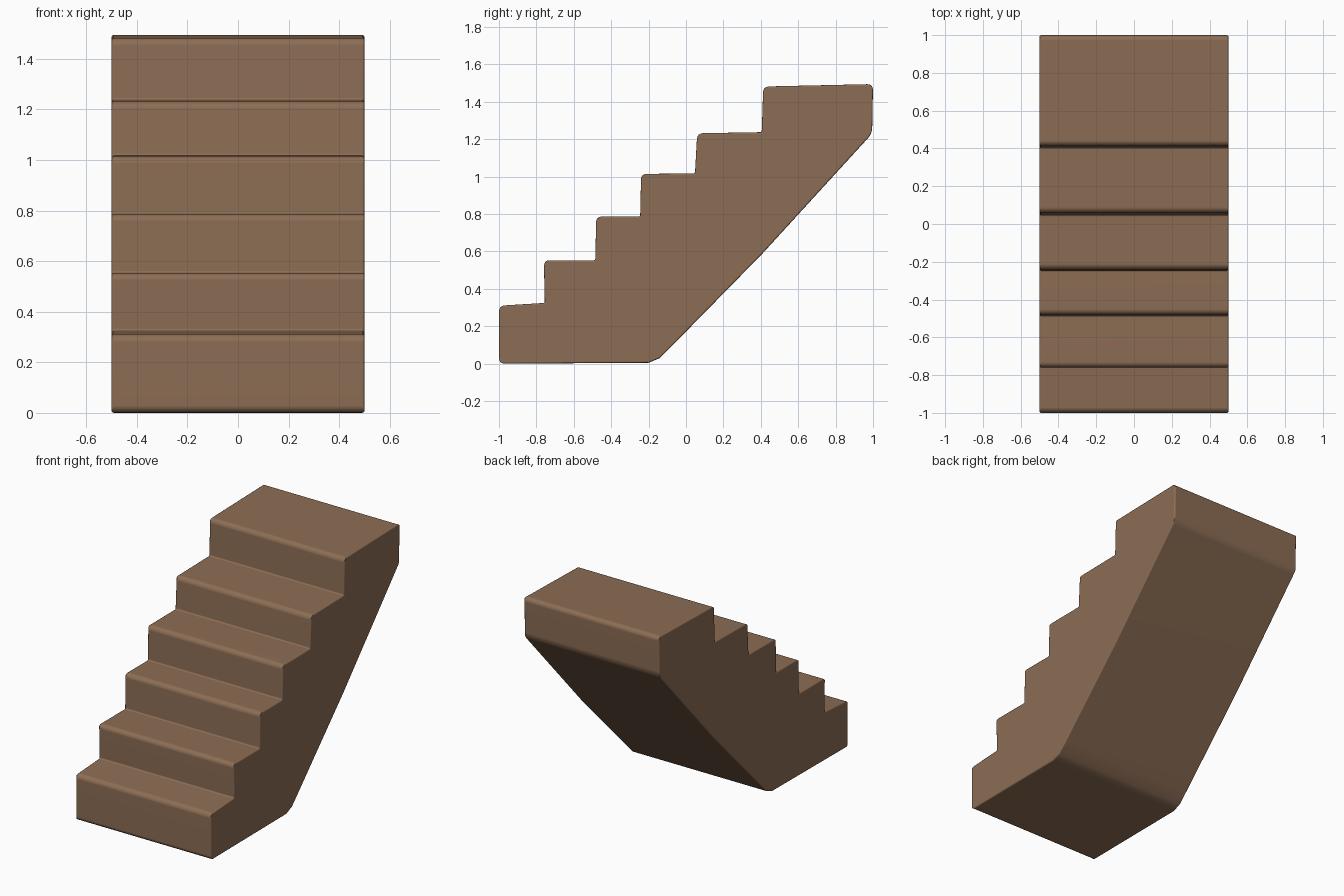
import bpy, bmesh, math

cube = bpy.data.objects.get("Cube")
if cube:
    bpy.data.objects.remove(cube, do_unlink=True)

HALF_WIDTH = 0.5

# One wood colour for the whole flight
wood = bpy.data.materials.new("brown_wood")
wood.use_nodes = True
colour = (0.262, 0.153, 0.089, 1)
wood.diffuse_color = colour
bsdf = next(n for n in wood.node_tree.nodes if n.type == 'BSDF_PRINCIPLED')
bsdf.inputs["Base Color"].default_value = colour
bsdf.inputs["Roughness"].default_value = 0.8

# Steps: riser bottom y, riser top y, tread height at the nose and at the back
steps = [
    (-1.0, -1.0, 0.31, 0.325),
    (-0.755, -0.76, 0.553, 0.553),
    (-0.485, -0.48, 0.787, 0.787),
    (-0.245, -0.24, 1.015, 1.017),
    (0.048, 0.06, 1.232, 1.238),
    (0.405, 0.413, 1.482, 1.495),
]

# Side profile: back foot, sloped underside, then the treads going down
profile = [(-1.0, 0.0), (-0.2, 0.005), (-0.14, 0.03), (-0.08, 0.09),
           (0.41, 0.59), (0.995, 1.23)]
back = 1.0
for foot, nose, z_nose, z_back in reversed(steps):
    profile += [(back, z_back), (nose, z_nose)]
    back = foot

# Extrude the profile across the width
bm = bmesh.new()
side = bm.faces.new([bm.verts.new((-HALF_WIDTH, y, z)) for y, z in profile])
extruded = bmesh.ops.extrude_face_region(bm, geom=[side])
moved = [v for v in extruded["geom"] if isinstance(v, bmesh.types.BMVert)]
bmesh.ops.translate(bm, verts=moved, vec=(2 * HALF_WIDTH, 0, 0))
bmesh.ops.recalc_face_normals(bm, faces=bm.faces)

# Rounder bevel on the noses and outer corners, fine bevel on inner and side edges
weight = bm.edges.layers.float.new("bevel_weight_edge")
for e in bm.edges:
    if e.calc_face_angle(0) > math.radians(25):
        across = abs(e.verts[0].co.x - e.verts[1].co.x) > 0.1
        e[weight] = 1.0 if across and e.is_convex else 0.3

mesh = bpy.data.meshes.new("staircase")
bm.to_mesh(mesh)
bm.free()
mesh.materials.append(wood)
stairs = bpy.data.objects.new("staircase", mesh)
bpy.context.collection.objects.link(stairs)

bevel = stairs.modifiers.new("rounded_edges", 'BEVEL')
bevel.limit_method = 'WEIGHT'
bevel.width = 0.03
bevel.segments = 4

# Smooth shading with crisp sides
bpy.context.view_layer.objects.active = stairs
stairs.select_set(True)
bpy.ops.object.shade_smooth_by_angle(angle=math.radians(35))
normals = stairs.modifiers.new("even_shading", 'WEIGHTED_NORMAL')
normals.keep_sharp = False
